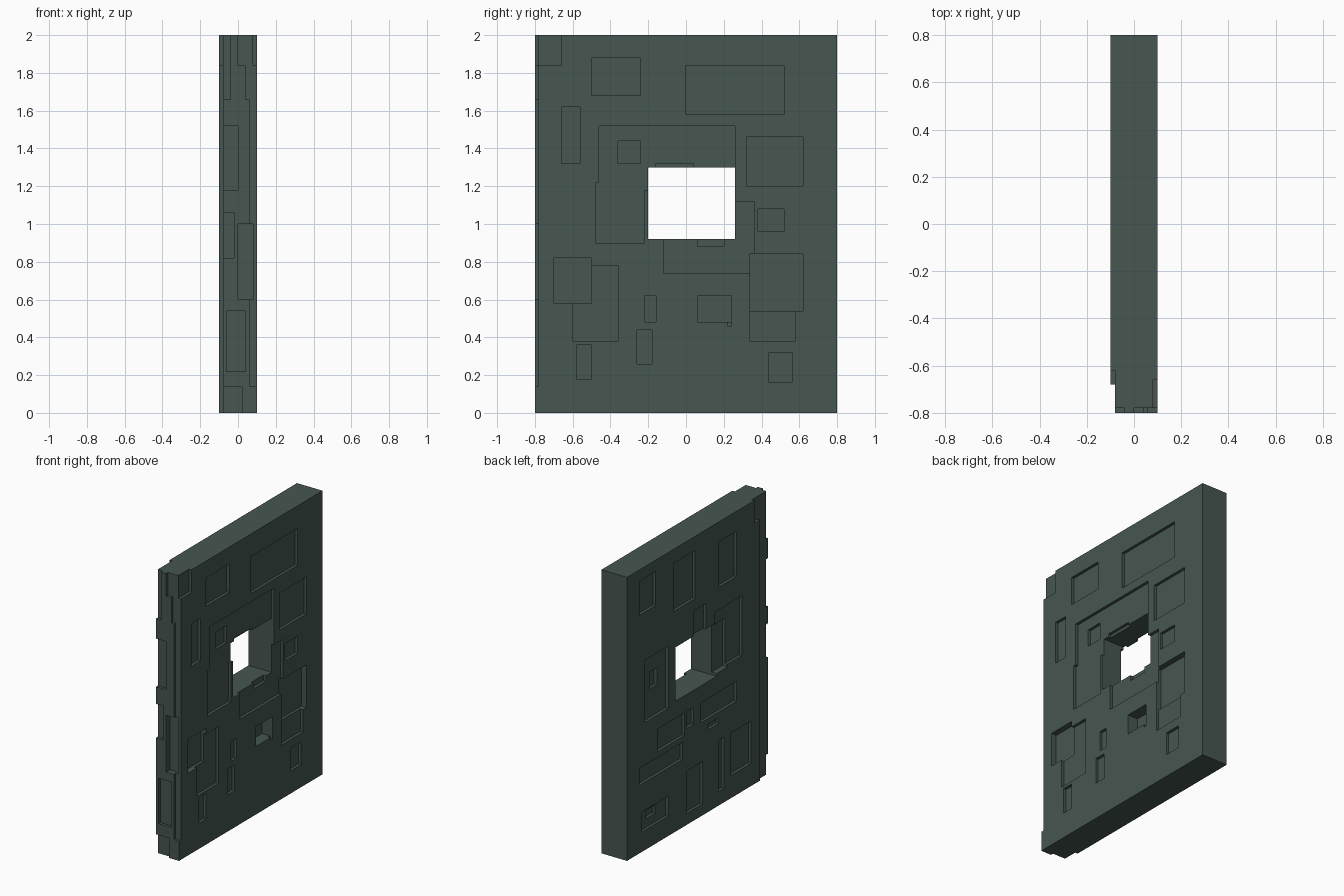
import bpy
import bmesh

if "Cube" in bpy.data.objects:
    bpy.data.objects.remove(bpy.data.objects["Cube"])

# Worn stone wall slab: shallow rectangular chips are carved out of a block.
# Each chip is (y0, y1, z0, z1) on a broad face, (x0, x1, z0, z1) on the end.
X, Y, Z = (-0.1, 0.1), (-0.8, 0.8), (0.0, 2.0)

right_shallow = [
    (-.50, -.24, 1.68, 1.88), (0, .52, 1.58, 1.84), (-.66, -.56, 1.32, 1.62),
    (.32, .62, 1.20, 1.46), (.38, .52, .96, 1.08),
    (-.46, .26, 1.18, 1.52), (-.48, -.22, .90, 1.22), (-.12, .36, .74, 1.12),
    (.34, .58, .38, .54), (-.60, -.36, .38, .78), (-.22, -.16, .48, .62),
    (-.26, -.18, .26, .44), (-.58, -.50, .18, .36), (.44, .56, .16, .32),
    (-.80, -.66, 1.84, 2.0), (.22, .24, .46, .48),
]
right_deep = [
    (-.36, -.24, 1.32, 1.44), (-.16, .04, 1.30, 1.32), (.06, .20, .88, .92),
    (.34, .62, .54, .84), (-.70, -.50, .58, .82),
]
right_hole = [(.06, .24, .48, .62)]

left_shallow = [
    (.48, .66, 1.68, 1.92), (.04, .28, 1.56, 1.90), (-.42, -.22, 1.54, 1.86),
    (-.48, -.18, .96, 1.38), (-.08, .06, 1.30, 1.48), (.34, .60, .90, 1.34),
    (.16, .46, .64, .80), (.18, .66, .48, .60), (.06, .14, .68, .80),
    (-.42, -.02, .66, .80), (-.22, -.10, .58, .62), (-.28, -.22, .10, .46),
    (-.04, .14, .08, .38), (-.58, -.36, .16, .46), (.34, .64, .14, .28),
    (-.80, -.68, 0, 2.0), (-.68, -.62, 1.84, 2.0),
]
left_deep = [(-.32, -.20, .94, 1.28), (.44, .52, 1.10, 1.22), (.46, .56, .20, .26)]

end_shallow = [
    (-.10, -.04, 1.66, 2.0), (0, .10, 1.84, 2.0), (.04, .10, 1.66, 1.84),
    (.06, .10, .14, 1.66), (-.10, 0, 1.18, 1.52), (-.10, -.02, .82, 1.06),
    (-.06, .04, .22, .54), (-.10, .02, 0, .14),
]
end_deep = [(0, .08, .60, 1.0)]

# Collect every cut as a box (x0, x1, y0, y1, z0, z1)
cuts = [(X[0], X[1], -.20, .26, .92, 1.30)]      # window opening
for chips, d in ((right_shallow, .02), (right_deep, .04), (right_hole, .08)):
    cuts += [(X[1] - d, X[1], *c) for c in chips]
for chips, d in ((left_shallow, .02), (left_deep, .04)):
    cuts += [(X[0], X[0] + d, *c) for c in chips]
for chips, d in ((end_shallow, .02), (end_deep, .04)):
    cuts += [(c[0], c[1], Y[0], Y[0] + d, c[2], c[3]) for c in chips]
cuts = [tuple(round(v, 2) for v in c) for c in cuts]

# Split the block along every cut plane and mark the cells that stay solid
axes = []
for a, limits in enumerate((X, Y, Z)):
    axes.append(sorted(set(limits) | {v for c in cuts for v in c[2 * a:2 * a + 2]}))
index = [{v: i for i, v in enumerate(ax)} for ax in axes]
size = [len(ax) - 1 for ax in axes]
solid = {(i, j, k) for i in range(size[0]) for j in range(size[1]) for k in range(size[2])}
for c in cuts:
    r = [range(index[a][c[2 * a]], index[a][c[2 * a + 1]]) for a in range(3)]
    solid -= {(i, j, k) for i in r[0] for j in r[1] for k in r[2]}

# Skin the solid cells with outward-facing quads
bm = bmesh.new()
verts = {}


def vert(key):
    if key not in verts:
        verts[key] = bm.verts.new([axes[a][key[a]] for a in range(3)])
    return verts[key]


for cell in solid:
    for a in range(3):
        b, c = (a + 1) % 3, (a + 2) % 3
        for side in (0, 1):
            near = list(cell)
            near[a] += 1 if side else -1
            if tuple(near) in solid:
                continue
            ring = []
            for u, v in ((0, 0), (1, 0), (1, 1), (0, 1)):
                p = list(cell)
                p[a] += side
                p[b] += u
                p[c] += v
                ring.append(vert(tuple(p)))
            bm.faces.new(ring if side else ring[::-1])

# Merge flat neighbouring quads
bmesh.ops.dissolve_limit(bm, angle_limit=0.01, verts=bm.verts[:], edges=bm.edges[:])

mesh = bpy.data.meshes.new("wall_slab")
bm.to_mesh(mesh)
bm.free()
wall = bpy.data.objects.new("wall_slab", mesh)
bpy.context.collection.objects.link(wall)

stone = bpy.data.materials.new("dark slate green")
stone.diffuse_color = (0.061, 0.092, 0.082, 1)
stone.use_nodes = True
stone.node_tree.nodes["Principled BSDF"].inputs["Base Color"].default_value = stone.diffuse_color
mesh.materials.append(stone)
